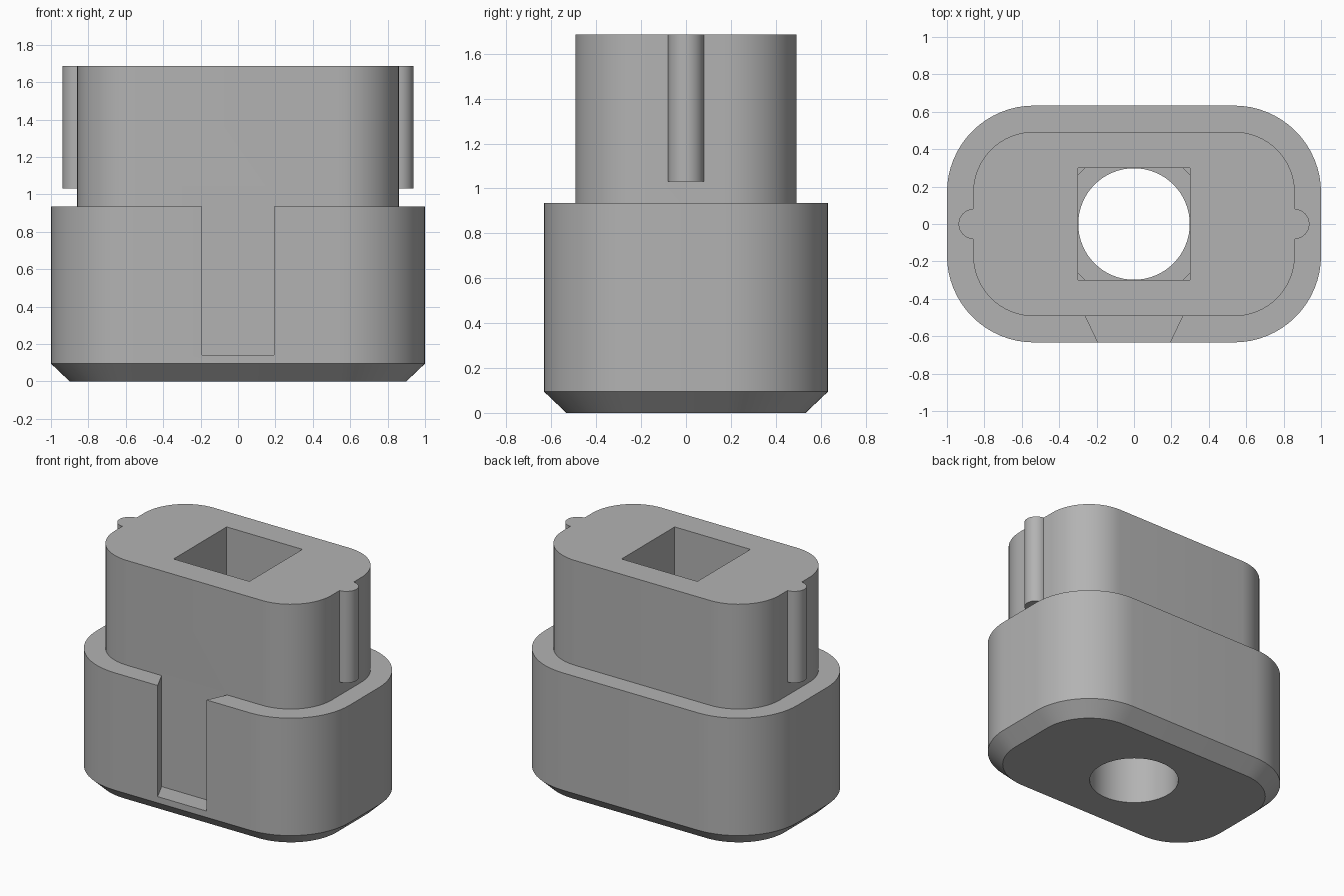
import bpy, bmesh
from math import cos, sin, pi, radians

if "Cube" in bpy.data.objects:
    bpy.data.objects.remove(bpy.data.objects["Cube"], do_unlink=True)

grey = bpy.data.materials.new("mid grey")
grey.use_nodes = True
colour = (0.45, 0.45, 0.45, 1)
grey.diffuse_color = colour
grey.node_tree.nodes["Principled BSDF"].inputs["Base Color"].default_value = colour

CORNER_X, CORNER_Y = 0.535, 0.168   # shared centres of all rounded corners
BASE_TOP, TOP = 0.935, 1.685


def rounded(radius, steps=16):
    """Rounded rectangle outline around the shared corner centres."""
    pts = []
    for q, (sx, sy) in enumerate(((1, 1), (-1, 1), (-1, -1), (1, -1))):
        for i in range(steps + 1):
            a = (q + i / steps) * pi / 2
            pts.append((sx * CORNER_X + radius * cos(a), sy * CORNER_Y + radius * sin(a)))
    return pts


def circle(radius, x=0, n=64):
    return [(x + radius * cos(2 * pi * i / n), radius * sin(2 * pi * i / n)) for i in range(n)]


def loft(name, rings):
    """Closed solid through (outline, z) rings with equal point counts."""
    bm = bmesh.new()
    loops = [[bm.verts.new((x, y, z)) for x, y in pts] for pts, z in rings]
    for low, high in zip(loops, loops[1:]):
        for i in range(len(low)):
            j = (i + 1) % len(low)
            bm.faces.new((low[i], low[j], high[j], high[i]))
    bm.faces.new(loops[0][::-1])
    bm.faces.new(loops[-1])
    bmesh.ops.recalc_face_normals(bm, faces=bm.faces)
    mesh = bpy.data.meshes.new(name)
    bm.to_mesh(mesh)
    bm.free()
    mesh.materials.append(grey)
    ob = bpy.data.objects.new(name, mesh)
    bpy.context.collection.objects.link(ob)
    return ob


def combine(target, tool, operation):
    """Apply a boolean and discard the tool."""
    bpy.context.view_layer.objects.active = target
    mod = target.modifiers.new(operation, 'BOOLEAN')
    mod.operation, mod.solver, mod.object = operation, 'EXACT', tool
    bpy.ops.object.modifier_apply(modifier=mod.name)
    bpy.data.objects.remove(tool, do_unlink=True)


# Chamfered base stepping in to the narrower upper plug
body = loft("stepped_body", [
    (rounded(0.365), 0), (rounded(0.465), 0.095), (rounded(0.465), BASE_TOP),
    (rounded(0.325), BASE_TOP), (rounded(0.325), TOP)])

# Half-round ribs on both ends of the plug
for side in (-1, 1):
    rib = loft("side_rib", [(circle(0.08, side * 0.858, 32), z) for z in (1.03, TOP)])
    combine(body, rib, 'UNION')

# Dovetail slot in the front of the base
slot = [(-0.175, -0.67), (0.175, -0.67), (0.26, -0.492), (-0.26, -0.492)]
combine(body, loft("slot_cutter", [(slot, 0.14), (slot, 0.94)]), 'DIFFERENCE')

# Round bore from below, square socket from above with cut corners at its floor
combine(body, loft("bore_cutter", [(circle(0.298), -0.1), (circle(0.298), 0.9)]), 'DIFFERENCE')
h, c = 0.3, 0.26
octagon = [(h, -c), (h, c), (c, h), (-c, h), (-h, c), (-h, -c), (-c, -h), (c, -h)]
combine(body, loft("socket_floor_cutter", [(octagon, 0.8), (octagon, 0.9)]), 'DIFFERENCE')
square = [(-h, -h), (h, -h), (h, h), (-h, h)]
combine(body, loft("socket_cutter", [(square, 0.85), (square, TOP + 0.1)]), 'DIFFERENCE')

# Smooth curved walls, crisp edges
bpy.ops.object.select_all(action='DESELECT')
body.select_set(True)
bpy.context.view_layer.objects.active = body
bpy.ops.object.shade_smooth_by_angle(angle=radians(30))
